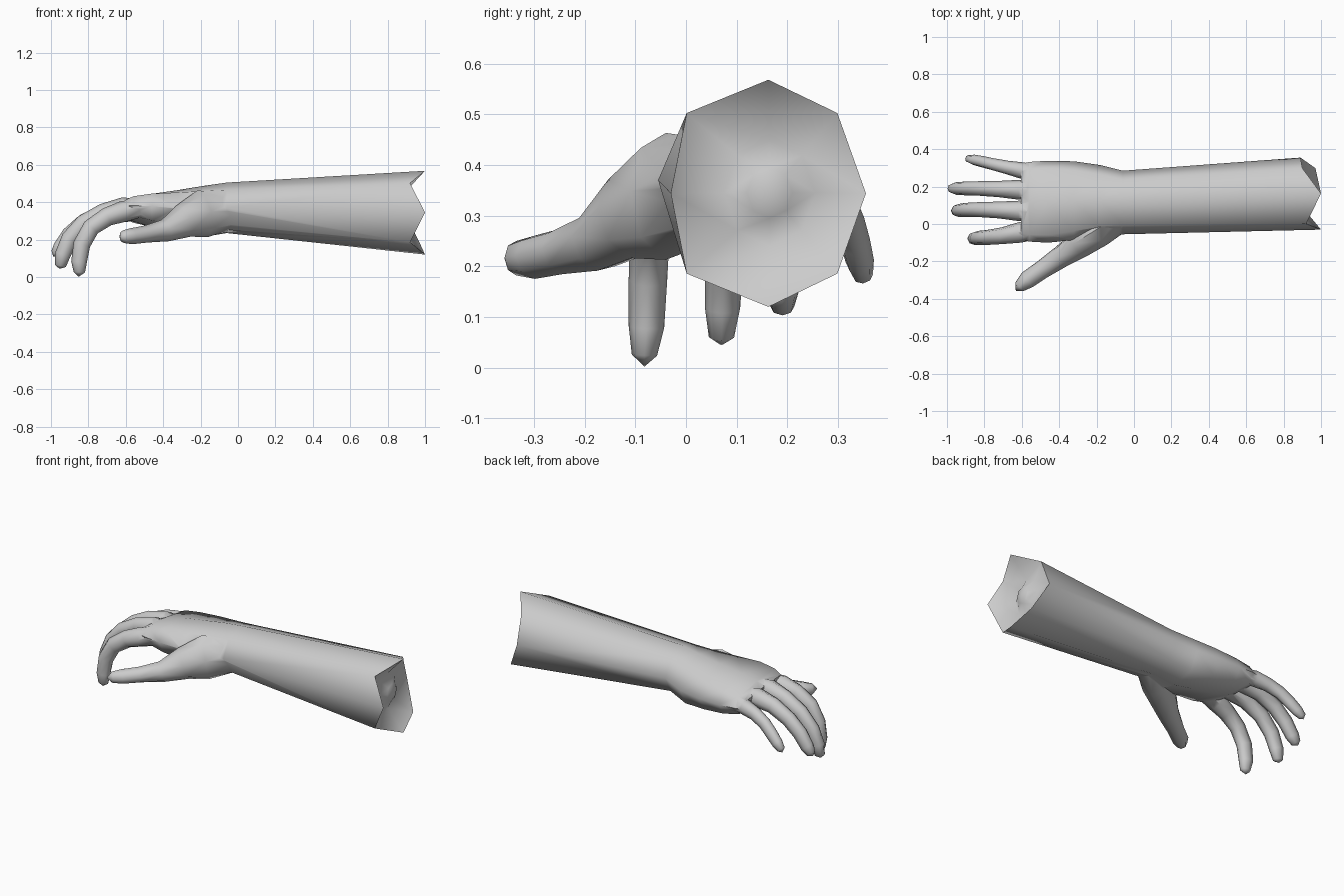
import bpy, bmesh, math
from mathutils import Vector

cube = bpy.data.objects.get("Cube")
if cube:
    bpy.data.objects.remove(cube, do_unlink=True)

SIDES = 8
ANGLES = [math.tau * k / SIDES for k in range(SIDES)]

skin = bpy.data.materials.new("plain_grey")
skin.use_nodes = True
grey = (0.6, 0.6, 0.6, 1)
skin.diffuse_color = grey
skin.node_tree.nodes["Principled BSDF"].inputs["Base Color"].default_value = grey


def loft(name, rings, start=None, end=None):
    """Closed skin over a row of rings, with an optional point at each end."""
    bm = bmesh.new()
    rows = [[bm.verts.new(p) for p in ring] for ring in rings]
    for a, b in zip(rows, rows[1:]):
        for k in range(SIDES):
            n = (k + 1) % SIDES
            bm.faces.new((a[k], a[n], b[n], b[k]))
    for row, tip in ((rows[0], start), (rows[-1], end)):
        if tip is None:
            bm.faces.new(row)
        else:
            centre = bm.verts.new(tip)
            for k in range(SIDES):
                bm.faces.new((row[k], row[(k + 1) % SIDES], centre))
    bmesh.ops.triangulate(bm, faces=bm.faces[:])
    bmesh.ops.recalc_face_normals(bm, faces=bm.faces[:])
    mesh = bpy.data.meshes.new(name)
    bm.to_mesh(mesh)
    bm.free()
    mesh.materials.append(skin)
    obj = bpy.data.objects.new(name, mesh)
    bpy.context.collection.objects.link(obj)
    return obj


def section(x, y_range, z_range, power=1.0, tilt=0.0):
    """Upright ring across the arm; a low power makes it boxier."""
    (y0, y1), (z0, z1) = y_range, z_range
    ring = []
    for a in ANGLES:
        c, s = (math.copysign(abs(f) ** power, f) for f in (math.cos(a), math.sin(a)))
        dy = c * (y1 - y0) / 2
        ring.append(Vector((x, (y0 + y1) / 2 + dy,
                            (z0 + z1) / 2 + s * (z1 - z0) / 2 + tilt * dy)))
    return ring


def digit(name, path, widths, heights):
    """Tapered tube along a bent path, closed by a blunt point."""
    pts = [Vector(p) for p in path]
    rings = []
    for i, p in enumerate(pts[:-1]):
        t = (pts[i + 1] - pts[max(i - 1, 0)]).normalized()
        side = (Vector((0, 1, 0)) - t * t.y).normalized()
        up = t.cross(side)
        rings.append([p + side * math.cos(a) * widths[i] + up * math.sin(a) * heights[i]
                      for a in ANGLES])
    return loft(name, rings, end=pts[-1])


# Jagged cut end: the rim points swing back and forth along the arm
rim = section(1, (-0.03, 0.355), (0.12, 0.568))
for p, x in zip(rim, (0.89, 0.9, 1, 0.92, 1, 0.92, 1, 0.97)):
    p.x = x
    if x == 0.92:
        p.y -= 0.025
stump = section(0.89, (0.075, 0.255), (0.24, 0.45))
stump_dome = section(0.92, (0.12, 0.21), (0.295, 0.395))

# Forearm, wrist and palm in one skin
arm = loft("arm_and_hand", [
    stump_dome, stump, rim,
    section(-0.06, (-0.055, 0.285), (0.235, 0.505)),
    section(-0.18, (-0.065, 0.315), (0.215, 0.488), 0.9, -0.06),
    section(-0.32, (-0.085, 0.335), (0.24, 0.465), 0.75, -0.08),
    section(-0.46, (-0.1, 0.338), (0.268, 0.445), 0.6, -0.1),
    section(-0.56, (-0.094, 0.332), (0.297, 0.425), 0.55, -0.1),
    section(-0.605, (-0.08, 0.32), (0.32, 0.4), 0.5, -0.1),
], start=(0.93, 0.165, 0.345))

# Digits, each from inside the palm to its tip
finger_widths = (0.046, 0.055, 0.045, 0.04, 0.038, 0.035, 0.025)
finger_heights = (0.045, 0.057, 0.05, 0.047, 0.046, 0.042, 0.03)
fingers = {
    "index_finger": (1.0, [(-0.52, -0.035, 0.365), (-0.61, -0.045, 0.352), (-0.7, -0.062, 0.322),
                           (-0.785, -0.072, 0.265), (-0.835, -0.075, 0.175),
                           (-0.85, -0.078, 0.08), (-0.848, -0.082, 0.025), (-0.852, -0.082, 0.002)]),
    "middle_finger": (1.0, [(-0.52, 0.065, 0.37), (-0.61, 0.07, 0.37), (-0.72, 0.075, 0.343),
                            (-0.825, 0.077, 0.287), (-0.9, 0.075, 0.205),
                            (-0.937, 0.072, 0.12), (-0.95, 0.07, 0.06), (-0.955, 0.07, 0.044)]),
    "ring_finger": (0.97, [(-0.52, 0.18, 0.36), (-0.61, 0.183, 0.362), (-0.72, 0.187, 0.342),
                           (-0.825, 0.19, 0.29), (-0.9, 0.19, 0.225),
                           (-0.95, 0.19, 0.155), (-0.975, 0.19, 0.122), (-0.988, 0.19, 0.11)]),
    "little_finger": (0.8, [(-0.52, 0.28, 0.34), (-0.6, 0.286, 0.34), (-0.68, 0.303, 0.325),
                            (-0.755, 0.32, 0.293), (-0.81, 0.333, 0.25),
                            (-0.855, 0.343, 0.21), (-0.885, 0.349, 0.182), (-0.893, 0.35, 0.167)]),
}
parts = [digit(name, path, [w * f for w in finger_widths], [h * f for h in finger_heights])
         for name, (f, path) in fingers.items()]
parts.append(digit(
    "thumb",
    [(-0.06, 0.06, 0.35), (-0.19, -0.04, 0.338), (-0.29, -0.108, 0.3), (-0.39, -0.175, 0.248),
     (-0.49, -0.243, 0.23), (-0.57, -0.298, 0.218), (-0.612, -0.335, 0.216), (-0.632, -0.358, 0.215)],
    (0.09, 0.085, 0.076, 0.06, 0.05, 0.048, 0.032),
    (0.1, 0.128, 0.092, 0.06, 0.046, 0.043, 0.034)))

# Fuse the digits into the hand
bpy.context.view_layer.objects.active = arm
for part in parts:
    mod = arm.modifiers.new("fuse", "BOOLEAN")
    mod.operation = "UNION"
    mod.solver = "EXACT"
    mod.object = part
    bpy.ops.object.modifier_apply(modifier=mod.name)
    bpy.data.objects.remove(part, do_unlink=True)

bpy.ops.object.select_all(action="DESELECT")
arm.select_set(True)
bpy.ops.object.shade_smooth_by_angle(angle=math.radians(60))
